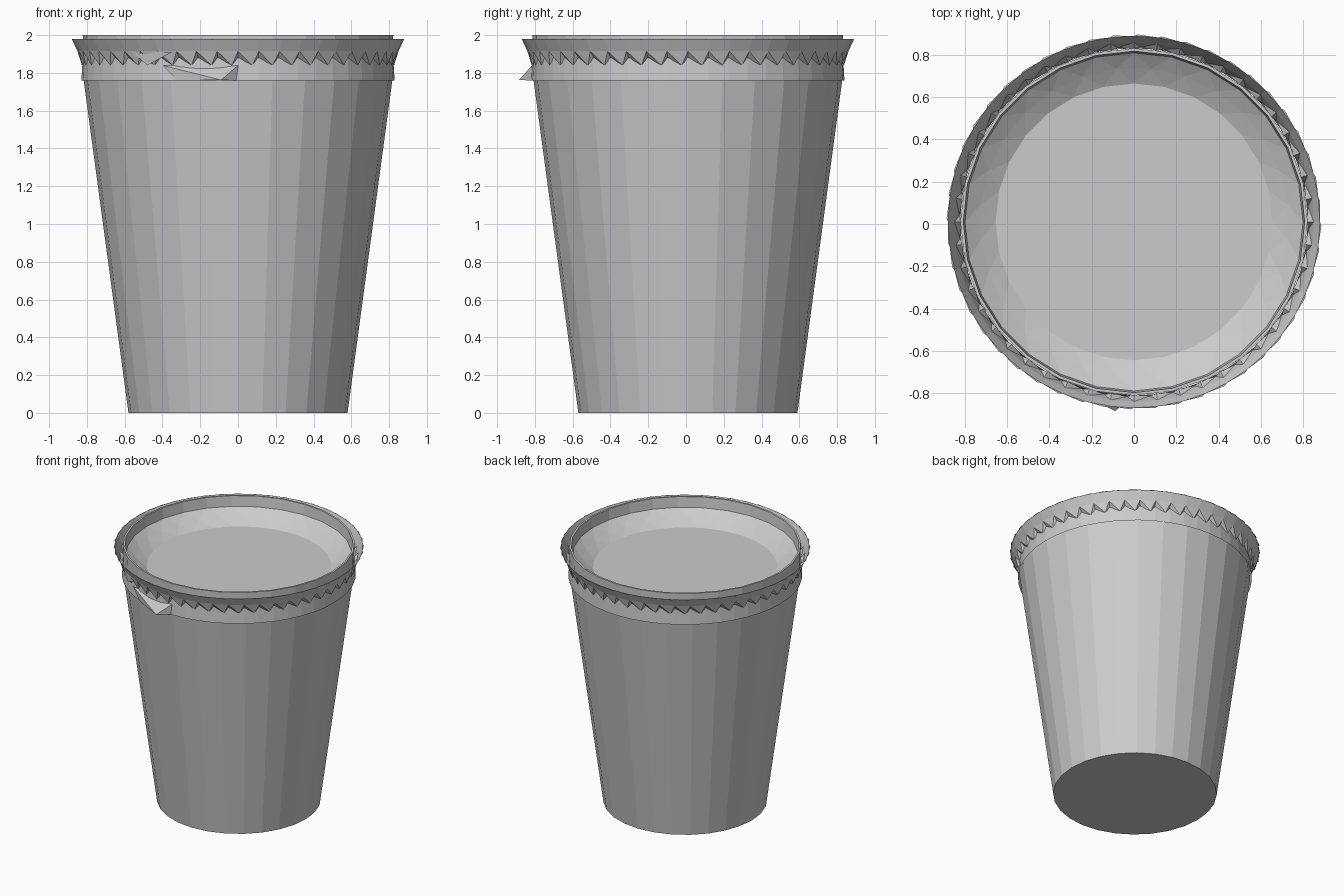
import bpy, bmesh
from math import sin, cos, pi

if "Cube" in bpy.data.objects:
    bpy.data.objects.remove(bpy.data.objects["Cube"])

CY = 0.01      # cup axis sits a touch behind the origin
SIDES = 28


def finish(name, bm):
    mesh = bpy.data.meshes.new(name)
    bm.to_mesh(mesh)
    bm.free()
    ob = bpy.data.objects.new(name, mesh)
    bpy.context.collection.objects.link(ob)
    return ob


def ring(bm, r, z, n=SIDES, shift=0.0):
    step = 2 * pi / n
    return [bm.verts.new((r * cos((i + shift) * step - pi / 2),
                          CY + r * sin((i + shift) * step - pi / 2), z))
            for i in range(n)]


def bridge(bm, a, b):
    n = len(a)
    for i in range(n):
        j = (i + 1) % n
        bm.faces.new((a[i], a[j], b[j], b[i]))


def zigzag(bm, a, b):
    # b is turned half a step from a
    n = len(a)
    for i in range(n):
        j = (i + 1) % n
        bm.faces.new((a[i], a[j], b[i]))
        bm.faces.new((a[j], b[j], b[i]))


# Tapered cup wall with base and rolled-over rim edge
bm = bmesh.new()
rings = [ring(bm, r, z) for r, z in
         ((0.58, 0), (0.817, 1.76), (0.822, 2.0), (0.808, 2.0), (0.80, 1.92))]
bm.faces.new(rings[0][::-1])
for a, b in zip(rings, rings[1:]):
    bridge(bm, a, b)
finish("cup_wall", bm)

# Shallow dished filling just below the rim
bm = bmesh.new()
outer = ring(bm, 0.80, 1.92)
mid = ring(bm, 0.73, 1.872, shift=0.5)
inner = ring(bm, 0.655, 1.83)
zigzag(bm, outer, mid)
for i in range(SIDES):
    j = (i + 1) % SIDES
    bm.faces.new((mid[i], inner[j], inner[i]))
    bm.faces.new((mid[i], mid[j], inner[j]))
bm.faces.new(inner)
finish("filling", bm)

# Narrow band wrapped under the collar
bm = bmesh.new()
bridge(bm, ring(bm, 0.829, 1.76, 48), ring(bm, 0.822, 1.88, 48))
finish("collar_band", bm)

# Flared collar with a saw-toothed lower edge
bm = bmesh.new()
N = 48
top = ring(bm, 0.88, 1.98, N)
root = ring(bm, 0.85, 1.915, N)
tip = ring(bm, 0.827, 1.84, N, 0.7)
base = ring(bm, 0.818, 1.88, N)
bridge(bm, root, top)
for i in range(N):
    j = (i + 1) % N
    bm.faces.new((root[i], tip[i], root[j]))
    bm.faces.new((tip[i], base[j], root[j]))
    bm.faces.new((root[i], base[i], tip[i]))
# Small barbs along the upper edge
barb = ring(bm, 0.887, 1.978, N, 0.85)
for i in range(N):
    bm.faces.new((top[i], barb[i], top[(i + 1) % N]))
finish("flared_collar", bm)

# Folded seam flap at the front
bm = bmesh.new()
A, B, T, C, D = [bm.verts.new(p) for p in (
    (-0.40, -0.725, 1.84), (-0.32, -0.76, 1.76), (-0.09, -0.885, 1.762),
    (0, -0.81, 1.76), (0, -0.815, 1.84))]
for f in ((A, B, T), (A, T, D), (D, T, C), (B, C, T)):
    bm.faces.new(f)
# Torn collar corner beside the flap
bm.faces.new([bm.verts.new(p) for p in (
    (-0.57, -0.62, 1.92), (-0.48, -0.68, 1.84), (-0.35, -0.78, 1.91))])
finish("seam_flap", bm)
